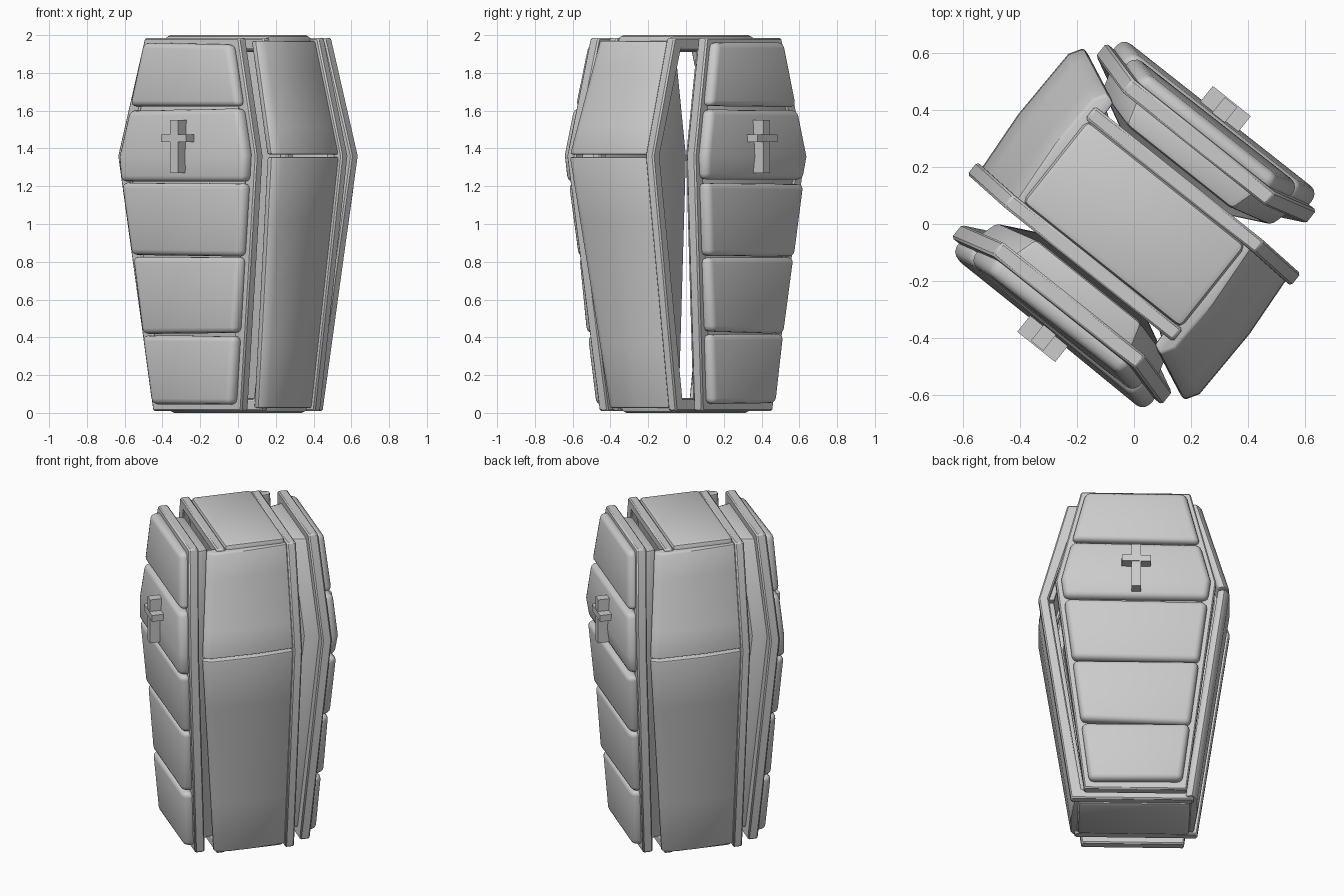
import bpy, bmesh, math, random
from mathutils import Matrix

random.seed(4)
if "Cube" in bpy.data.objects:
    bpy.data.objects.remove(bpy.data.objects["Cube"])

# One worn grey material
grey = bpy.data.materials.new("plain_grey")
grey.use_nodes = True
tone = (0.6, 0.6, 0.6, 1)
grey.diffuse_color = tone
grey.node_tree.nodes["Principled BSDF"].inputs["Base Color"].default_value = tone

BOT, MID, TOP = 0.01, 1.36, 1.985
LID_W = (0.30, 0.47, 0.32)       # half widths at bottom, shoulder, top
LID_B = (0.32, 0.405, 0.365)     # distance of the lid frame from the middle
BODY_W = (0.375, 0.565, 0.395)
WALL_B = (0.25, 0.375, 0.30)     # reach of a side wall towards the near lid
TURN = Matrix.Rotation(math.radians(-38.5), 4, 'Z')


def at(z, prof):
    """Value of a bottom / shoulder / top profile at a height."""
    b, m, t = prof
    if z < MID:
        return b + (m - b) * (z - BOT) / (MID - BOT)
    return m + (t - m) * (z - MID) / (TOP - MID)


def finish(name, bm, mat, bevel=0.0, segments=2):
    bmesh.ops.recalc_face_normals(bm, faces=bm.faces)
    if bevel:
        sharp = [e for e in bm.edges if e.calc_face_angle(0) > 0.6]
        bmesh.ops.bevel(bm, geom=sharp, offset=bevel, segments=segments,
                        affect='EDGES', profile=0.5, clamp_overlap=True)
    mesh = bpy.data.meshes.new(name)
    bm.to_mesh(mesh)
    bm.free()
    mesh.materials.append(grey)
    ob = bpy.data.objects.new(name, mesh)
    bpy.context.collection.objects.link(ob)
    ob.matrix_world = mat
    bpy.ops.object.select_all(action='DESELECT')
    ob.select_set(True)
    bpy.context.view_layer.objects.active = ob
    bpy.ops.object.shade_smooth_by_angle(angle=math.radians(35))


def loft(name, rings, mat, bevel=0.0, segments=2):
    """Closed solid through rings of points of equal count."""
    bm = bmesh.new()
    rows = [[bm.verts.new(p) for p in r] for r in rings]
    n = len(rows[0])
    for lo, hi in zip(rows, rows[1:]):
        for i in range(n):
            j = (i + 1) % n
            bm.faces.new((lo[i], lo[j], hi[j], hi[i]))
    bm.faces.new(rows[0])
    bm.faces.new(rows[-1])
    finish(name, bm, mat, bevel, segments)


def box(name, x, y0, y1, z0, z1, mat, bevel=0.0):
    ring = [(-x, y0), (x, y0), (x, y1), (-x, y1)]
    loft(name, [[(px, py, z) for px, py in ring] for z in (z0, z1)], mat, bevel)


def frame(name, prof_w, prof_y, thick, width, mat, left=1.0):
    """Six-sided coffin frame; left scales the half that is tucked away."""
    def outline(inset):
        pts = [(at(z, prof_w) - inset, zz) for z, zz in
               ((TOP, TOP - inset), (MID, MID), (BOT, BOT + inset))]
        return pts + [(-x * left, z) for x, z in reversed(pts)]
    bm = bmesh.new()
    loops = []
    for inset, side in ((0, -1), (0, 1), (width, 1), (width, -1)):
        loops.append([bm.verts.new((x, at(z, prof_y) + side * thick / 2, z))
                      for x, z in outline(inset)])
    for k in range(4):
        a, b = loops[k], loops[(k + 1) % 4]
        for i in range(6):
            j = (i + 1) % 6
            bm.faces.new((a[i], a[j], b[j], b[i]))
    finish(name, bm, mat, 0.008, 1)


def plank(name, lo, hi, mat):
    """Pillowed lid plank between two heights, bent where it meets the shoulder."""
    levels = [lo, MID, hi] if lo < MID < hi else [lo, hi]
    skew = [random.uniform(-0.008, 0.008) for _ in range(4)]
    rings = []
    for z in levels:
        w, y = at(z, LID_W) - 0.028, at(z, LID_B)
        s = skew[:2] if z == lo else skew[2:]
        rings.append([(-w, -y - 0.01, z + s[0]), (w, -y - 0.01, z + s[1]),
                      (w - 0.01, -y - 0.082 + s[0], z + s[1]),
                      (-w + 0.01, -y - 0.082 + s[1], z + s[0])])
    loft(name, rings, mat, 0.03, 3)


def lining(name, mat):
    """Smooth padding behind the planks, narrowing towards the inside."""
    rings = []
    for z in (BOT + 0.05, MID, TOP - 0.05):
        w, y = at(z, LID_W), at(z, LID_B)
        rings.append([(-w + 0.055, -y - 0.02, z), (w - 0.055, -y - 0.02, z),
                      (w - 0.095, -y + 0.115, z), (-w + 0.095, -y + 0.115, z)])
    loft(name, rings, mat, 0.02)


def wall(name, lo, hi, mat):
    """Side wall board with a gently domed outer face."""
    rings = []
    for k in range(5):
        z = lo + (hi - lo) * k / 4
        w, y = at(z, BODY_W) - 0.012, at(z, WALL_B)
        rings.append([(w - 0.07, -y + 0.015, z), (w - 0.03, -y, z), (w, -y + 0.05, z),
                      (w + 0.006, -0.05, z), (w - 0.012, 0.19, z), (w - 0.08, 0.19, z)])
    loft(name, rings, mat, 0.012)


PLANKS = ((0.05, 0.412), (0.425, 0.82), (0.832, 1.218), (1.23, 1.605), (1.618, 1.955))

# The model is the same when turned half way round, so build each half twice
for side, mat in (("front", TURN), ("back", TURN @ Matrix.Rotation(math.pi, 4, 'Z'))):
    # Lid: frame, padding and outer planks
    frame(side + "_lid_frame", LID_W, [-b for b in LID_B], 0.06, 0.07, mat)
    lining(side + "_lid_lining", mat)
    for i, (lo, hi) in enumerate(PLANKS):
        plank(f"{side}_lid_plank_{i}", lo, hi, mat)

    # Raised cross on the lid
    box(side + "_cross_upright", 0.028, -0.545, -0.46, 1.27, 1.55, mat)
    box(side + "_cross_arms", 0.085, -0.55, -0.46, 1.435, 1.475, mat)

    # Side wall boards and the rim of the opening behind them
    wall(side + "_wall_lower", 0.025, 1.355, mat)
    wall(side + "_wall_upper", 1.368, 1.97, mat)
    frame(side + "_body_rim", BODY_W, (0.205, 0.20, 0.21), 0.055, 0.06, mat, 0.91)

# End caps of the body, reaching full height
for name, z0, z1, w in (("bottom_cap", 0.0, 0.08, 0.33), ("top_cap", 1.91, 2.0, 0.355)):
    box(name, w, -0.185, 0.185, z0, z1, TURN, 0.025)
